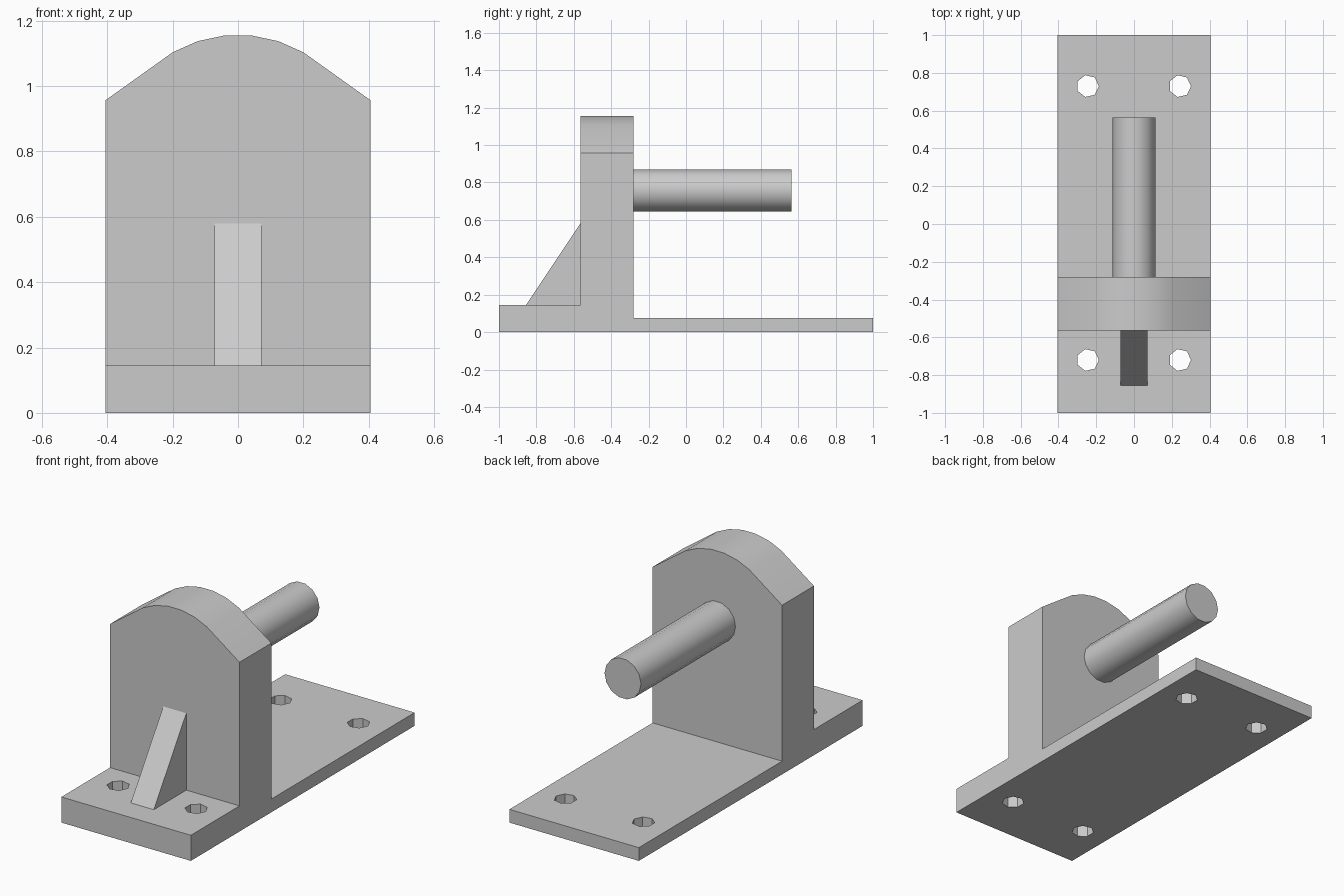
import bpy
import bmesh
from math import cos, sin, pi, radians
from mathutils import Vector

cube = bpy.data.objects.get("Cube")
if cube:
    bpy.data.objects.remove(cube, do_unlink=True)

grey = bpy.data.materials.new("plain grey")
grey.use_nodes = True
grey.diffuse_color = (0.6, 0.6, 0.6, 1)
grey.node_tree.nodes["Principled BSDF"].inputs["Base Color"].default_value = grey.diffuse_color


def prism(name, outline, axis, start, end):
    """Extrude a closed 2D outline along the x, y or z axis."""
    place = {"x": lambda a, b, t: (t, a, b),
             "y": lambda a, b, t: (a, t, b),
             "z": lambda a, b, t: (a, b, t)}[axis]
    bm = bmesh.new()
    face = bm.faces.new([bm.verts.new(place(a, b, start)) for a, b in outline])
    moved = bmesh.ops.extrude_face_region(bm, geom=[face])["geom"]
    verts = [v for v in moved if isinstance(v, bmesh.types.BMVert)]
    bmesh.ops.translate(bm, verts=verts, vec=Vector(place(0, 0, end - start)))
    bmesh.ops.recalc_face_normals(bm, faces=bm.faces)
    mesh = bpy.data.meshes.new(name)
    bm.to_mesh(mesh)
    bm.free()
    mesh.materials.append(grey)
    obj = bpy.data.objects.new(name, mesh)
    bpy.context.collection.objects.link(obj)
    return obj


def arc(cx, cy, radius, first, step, count):
    return [(cx + radius * cos(first + i * step), cy + radius * sin(first + i * step))
            for i in range(count)]


def select_only(obj):
    bpy.ops.object.select_all(action="DESELECT")
    obj.select_set(True)
    bpy.context.view_layer.objects.active = obj


def combine(obj, tool, operation):
    """Apply a boolean and discard its tool."""
    mod = obj.modifiers.new("shape", "BOOLEAN")
    mod.operation = operation
    mod.solver = "EXACT"
    mod.object = tool
    select_only(obj)
    bpy.ops.object.modifier_apply(modifier=mod.name)
    bpy.data.objects.remove(tool, do_unlink=True)


FRONT, BACK = -0.565, -0.28      # faces of the upright
TOE = 0.145                      # height of the thick front foot
PIN_Z = 0.757                    # arch and pin share this centre
HALF = 0.405

# Base plate and upright: side profile, trimmed to the arched front outline
side = [(-1, 0), (1, 0), (1, 0.075), (BACK, 0.075), (BACK, 1.3),
        (FRONT, 1.3), (FRONT, TOE), (-1, TOE)]
body = prism("base_and_upright", side, "x", -0.6, 0.6)
outline = [(-HALF, -0.1), (HALF, -0.1), (HALF, 0.957)]
outline += arc(0, PIN_Z, 0.4, radians(60), radians(12), 6) + [(-HALF, 0.957)]
combine(body, prism("outline_cutter", outline, "y", -1.2, 1.2), "INTERSECT")

# Four seven-sided bolt holes
for x in (-0.245, 0.243):
    for y in (-0.72, 0.73):
        hole = prism("hole_cutter", arc(x, y, 0.059, 0, 2 * pi / 7, 7), "z", -0.1, 0.3)
        combine(body, hole, "DIFFERENCE")

# Triangular rib bracing the upright
prism("support_rib", [(-0.855, TOE), (FRONT, TOE), (FRONT, 0.58)], "x", -0.072, 0.072)

# Round pin out of the back of the upright
pin = prism("pin", arc(0, PIN_Z, 0.114, 0, pi / 7, 14), "y", BACK, 0.565)

for obj in (body, pin):
    select_only(obj)
    bpy.ops.object.shade_smooth_by_angle(angle=radians(30))
